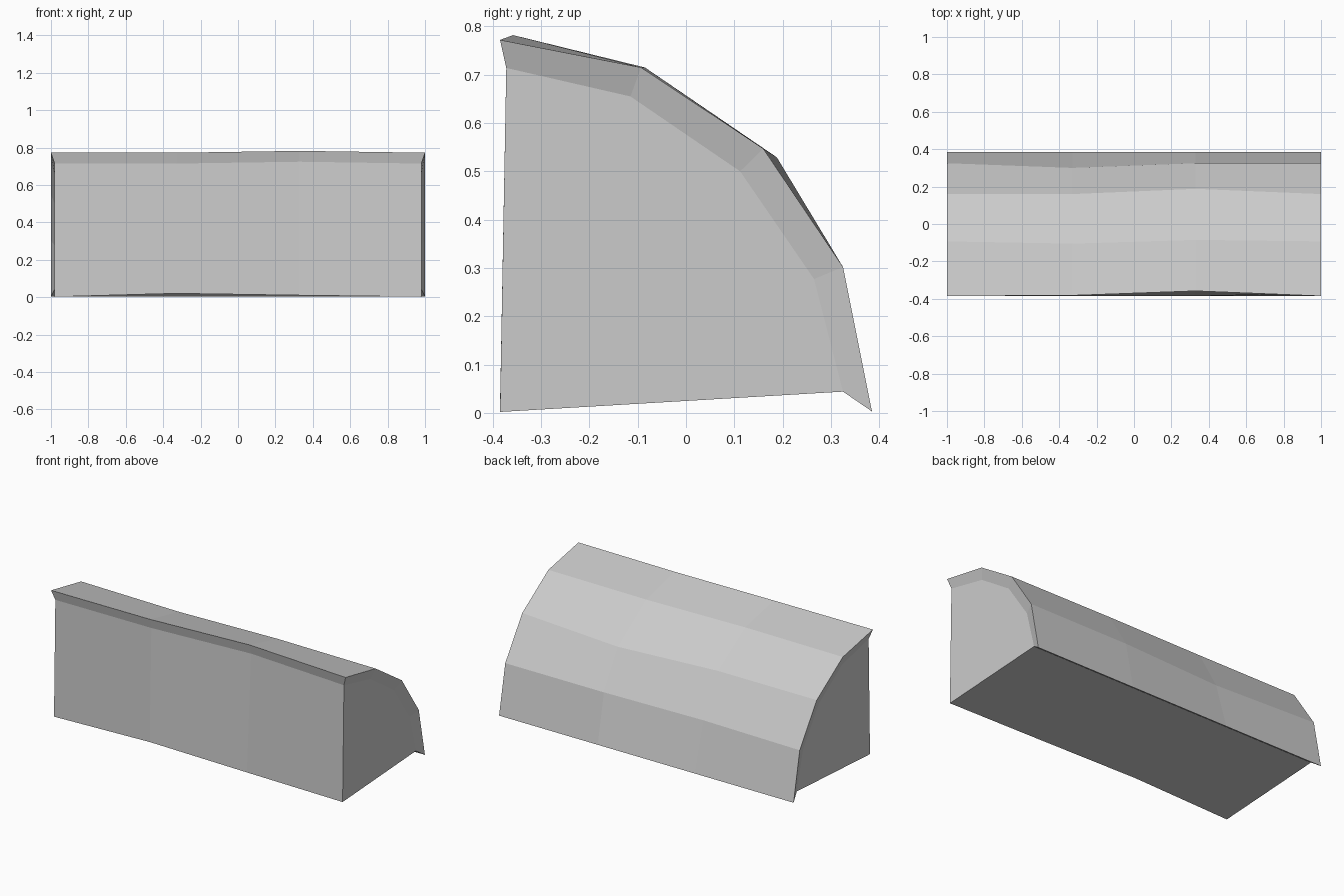
import bpy, bmesh
from mathutils import Vector

cube = bpy.data.objects.get("Cube")
if cube:
    bpy.data.objects.remove(cube, do_unlink=True)

stone = bpy.data.materials.new("light grey stone")
stone.use_nodes = True
stone.diffuse_color = (0.6, 0.6, 0.6, 1)
stone.node_tree.nodes["Principled BSDF"].inputs["Base Color"].default_value = (0.6, 0.6, 0.6, 1)

# Cross-section (y, z): curved outer skin from front top to back foot
outer = [(-0.385, 0.772), (-0.093, 0.715), (0.16, 0.547), (0.325, 0.302), (0.385, 0.003)]
# Recessed end outline, following the skin inside its rim
inner = [(-0.372, 0.714), (-0.115, 0.655), (0.112, 0.50), (0.265, 0.277), (0.325, 0.044)]
foot = (-0.385, 0.002)

# Hand-hewn irregularity of the two middle sections (dy, dz per point)
wobble = {
    -0.33: dict(outer=[(0.003, 0), (-0.012, -0.002), (0, 0), (-0.025, -0.005), (0, 0)],
                inner_front=(0.003, 0), foot=(0, 0.018)),
    0.33: dict(outer=[(0.027, 0.01), (0.008, 0), (0.028, -0.018), (0, 0), (0, 0)],
               inner_front=(0.027, 0.01), foot=(0, 0.008)),
}

bm = bmesh.new()


def vert(x, point, shift=(0, 0)):
    return bm.verts.new((x, point[0] + shift[0], point[1] + shift[1]))


def section(x, x_in):
    """Closed loop: outer skin, back lip, front foot, front lip."""
    w = wobble.get(x)
    shifts = w["outer"] if w else [(0, 0)] * len(outer)
    loop = [vert(x, p, s) for p, s in zip(outer, shifts)]
    loop.append(vert(x_in, inner[-1]))
    loop.append(vert(x_in, foot, w["foot"] if w else (0, 0)))
    loop.append(vert(x_in, inner[0], w["inner_front"] if w else (0, 0)))
    return loop


# Long body: bridge consecutive sections
sections = [section(-1, -0.98), section(-0.33, -0.33), section(0.33, 0.33), section(1, 0.98)]
for a, b in zip(sections, sections[1:]):
    for i in range(len(a)):
        j = (i + 1) % len(a)
        bm.faces.new((a[i], a[j], b[j], b[i]))

# Ends: slanted rim around a flat recessed panel
for loop, x in ((sections[0], -0.98), (sections[-1], 0.98)):
    rim = [loop[7]] + [vert(x, p) for p in inner[1:-1]] + [loop[5]]
    for i in range(len(outer) - 1):
        bm.faces.new((loop[i], loop[i + 1], rim[i + 1], rim[i]))
    bm.faces.new(rim + [loop[6]])

bmesh.ops.recalc_face_normals(bm, faces=bm.faces)
mesh = bpy.data.meshes.new("curved_block")
bm.to_mesh(mesh)
bm.free()
mesh.materials.append(stone)
block = bpy.data.objects.new("curved_block", mesh)
bpy.context.collection.objects.link(block)
